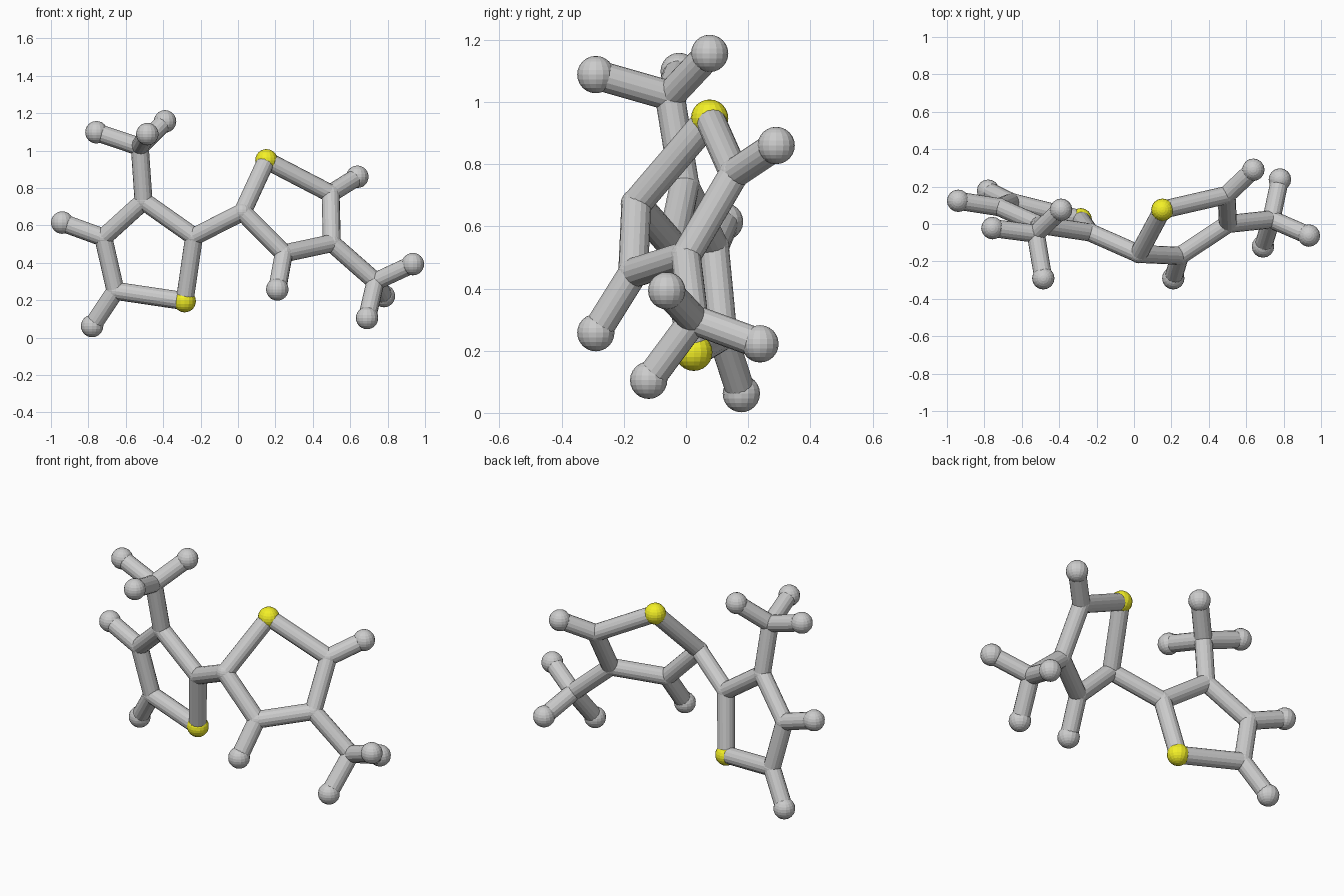
import bpy
from mathutils import Vector

if "Cube" in bpy.data.objects:
    bpy.data.objects.remove(bpy.data.objects["Cube"])

BOND_R, CARBON_R, SULFUR_R, HYDROGEN_R = 0.048, 0.05, 0.06, 0.06

yellow = bpy.data.materials.new("sulfur_yellow")
yellow.diffuse_color = (0.9, 0.87, 0.02, 1)
yellow.use_nodes = True
yellow.node_tree.nodes["Principled BSDF"].inputs["Base Color"].default_value = yellow.diffuse_color

# Atom positions: left ring with its methyl group
left = {
    "sulfur": (-0.285, 0.025, 0.195),
    "c2": (-0.235, -0.045, 0.54),
    "c3": (-0.505, -0.005, 0.73),
    "c4": (-0.72, 0.09, 0.535),
    "c5": (-0.655, 0.117, 0.25),
    "methyl": (-0.525, -0.052, 1.02),
    "h4": (-0.94, 0.124, 0.615),
    "h5": (-0.78, 0.178, 0.062),
    "hm1": (-0.757, -0.022, 1.098),
    "hm2": (-0.39, 0.076, 1.156),
    "hm3": (-0.485, -0.29, 1.088),
}
# Right ring with its methyl group
right = {
    "sulfur": (0.152, 0.076, 0.948),
    "c2": (0.025, -0.16, 0.672),
    "c3": (0.245, -0.17, 0.45),
    "c4": (0.502, 0.0, 0.505),
    "c5": (0.495, 0.155, 0.77),
    "methyl": (0.735, 0.025, 0.30),
    "h3": (0.21, -0.29, 0.258),
    "h5": (0.638, 0.29, 0.86),
    "hm1": (0.935, -0.062, 0.393),
    "hm2": (0.69, -0.12, 0.105),
    "hm3": (0.78, 0.238, 0.222),
}
ring = [("sulfur", "c2"), ("c2", "c3"), ("c3", "c4"), ("c4", "c5"), ("c5", "sulfur"),
        ("methyl", "hm1"), ("methyl", "hm2"), ("methyl", "hm3"), ("c5", "h5")]
left_bonds = ring + [("c3", "methyl"), ("c4", "h4")]
right_bonds = ring + [("c4", "methyl"), ("c3", "h3")]


def atom(name, pos, radius):
    bpy.ops.mesh.primitive_uv_sphere_add(segments=16, ring_count=12, radius=radius, location=pos)
    bpy.context.object.name = name
    return bpy.context.object


def bond(name, a, b):
    a, b = Vector(a), Vector(b)
    d = b - a
    bpy.ops.mesh.primitive_cylinder_add(vertices=16, radius=BOND_R, depth=d.length,
                                        location=(a + b) / 2)
    o = bpy.context.object
    o.rotation_euler = d.to_track_quat('Z', 'Y').to_euler()
    o.name = name


# Both halves of the molecule
for side, atoms, bonds in (("left", left, left_bonds), ("right", right, right_bonds)):
    for key, pos in atoms.items():
        if key == "sulfur":
            atom(side + "_sulfur_atom", pos, SULFUR_R).data.materials.append(yellow)
        elif key.startswith("h"):
            atom(f"{side}_hydrogen_{key}", pos, HYDROGEN_R)
        else:
            atom(f"{side}_carbon_{key}", pos, CARBON_R)
    for a, b in bonds:
        bond(f"{side}_bond_{a}_{b}", atoms[a], atoms[b])

# Bond joining the two rings
bond("linking_bond", left["c2"], right["c2"])
